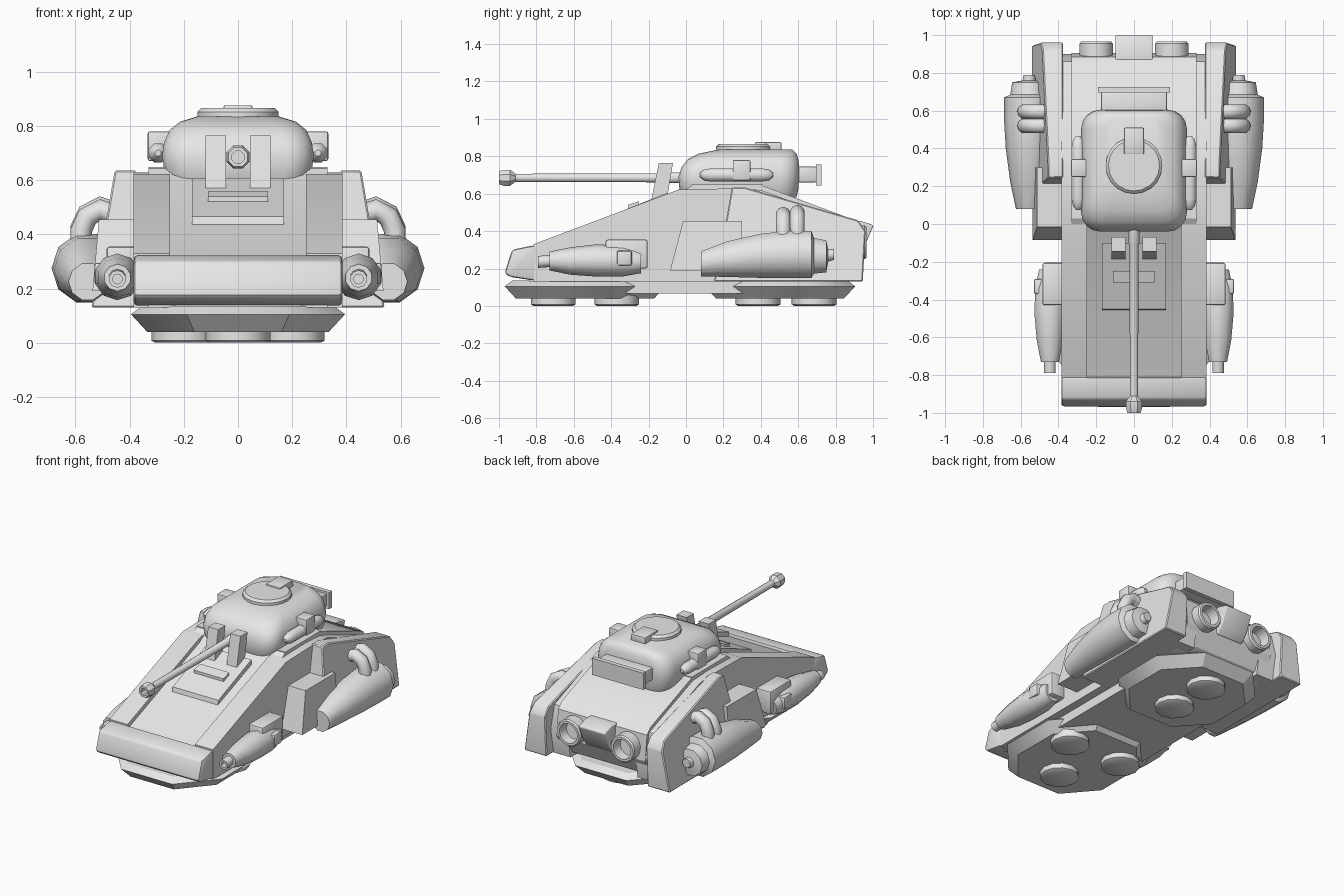
import bpy, bmesh, math
from mathutils import Vector

if "Cube" in bpy.data.objects:
    bpy.data.objects.remove(bpy.data.objects["Cube"])

grey = bpy.data.materials.new("armour_grey")
grey.diffuse_color = (0.8, 0.8, 0.8, 1)
grey.use_nodes = True
grey.node_tree.nodes["Principled BSDF"].inputs["Base Color"].default_value = grey.diffuse_color


def finish(name, bm, bevel=0, seg=2, mirror=False, angle=32):
    """Bevel, shade and optionally mirror a mesh, then place it in the scene."""
    bmesh.ops.recalc_face_normals(bm, faces=bm.faces)
    if bevel:
        sharp = [e for e in bm.edges if e.calc_face_angle(0) > 0.4]
        bmesh.ops.bevel(bm, geom=sharp, offset=bevel, segments=seg,
                        affect='EDGES', profile=0.5, clamp_overlap=True)
    me = bpy.data.meshes.new(name)
    bm.to_mesh(me)
    bm.free()
    me.materials.append(grey)
    ob = bpy.data.objects.new(name, me)
    bpy.context.collection.objects.link(ob)
    bpy.ops.object.select_all(action='DESELECT')
    ob.select_set(True)
    bpy.context.view_layer.objects.active = ob
    bpy.ops.object.shade_smooth_by_angle(angle=math.radians(angle))
    if mirror:
        ob.modifiers.new("mirror", 'MIRROR')
    return ob


def loft(name, rings, **kw):
    """Skin a list of equal-length rings and cap both ends."""
    bm = bmesh.new()
    vs = [[bm.verts.new(p) for p in r] for r in rings]
    n = len(vs[0])
    for a, b in zip(vs, vs[1:]):
        for i in range(n):
            j = (i + 1) % n
            bm.faces.new((a[i], a[j], b[j], b[i]))
    bm.faces.new(vs[0])
    bm.faces.new(vs[-1])
    return finish(name, bm, **kw)


def prism(name, profile, x0, x1, flare=0, ztop=0, **kw):
    """Extrude a (y, z) profile across x; flare widens the outside downward."""
    inner = [(x0, y, z) for y, z in profile]
    outer = [(x1 + flare * (ztop - z), y, z) for y, z in profile]
    return loft(name, [inner, outer], **kw)


def box(name, x, y, z, **kw):
    return prism(name, [(y[0], z[0]), (y[1], z[0]), (y[1], z[1]), (y[0], z[1])],
                 x[0], x[1], **kw)


def turned(name, stations, x, n=8, turn=0.5, **kw):
    """Round body along y from (y, radius, centre z) stations."""
    rings = []
    for y, r, z in stations:
        angs = [2 * math.pi * (i + turn) / n for i in range(n)]
        rings.append([(x + r * math.cos(a), y, z + r * math.sin(a)) for a in angs])
    return loft(name, rings, **kw)


def rounded_rect(hx, y0, y1, r, z, k=5):
    pts = []
    for cx, cy, a0 in ((hx - r, y1 - r, 0), (r - hx, y1 - r, 90),
                       (r - hx, y0 + r, 180), (hx - r, y0 + r, 270)):
        for i in range(k):
            a = math.radians(a0 + 90 * i / (k - 1))
            pts.append((cx + r * math.cos(a), cy + r * math.sin(a), z))
    return pts


def disc(name, x, y, stations, n=12, **kw):
    """Upright disc from (z, radius) stations."""
    rings = [[(x + r * math.cos(2 * math.pi * i / n),
               y + r * math.sin(2 * math.pi * i / n), z) for i in range(n)]
             for z, r in stations]
    return loft(name, rings, **kw)


# Hull, side rails and nose
prism("hull", [(-.84, .13), (-.84, .29), (-.05, .59), (.03, .643), (.41, .643),
               (.85, .478), (.885, .44), (.905, .27), (.85, .16), (.80, .13)],
      -.33, .33)
prism("side_rail", [(-.815, .13), (-.815, .33), (-.04, .622), (.24, .628),
                    (.40, .62), (.86, .45), (.90, .30), (.87, .13)],
      .25, .385, mirror=True)
prism("nose_bar", [(-.81, .135), (-.94, .155), (-.97, .175), (-.93, .3), (-.81, .325)],
      -.385, .385, bevel=.015)

# Raised front hatch and its handle
prism("front_hatch", [(-.46, .42), (-.45, .465), (-.10, .605), (-.10, .5)], -.17, .17)
prism("hatch_handle", [(-.31, .48), (-.31, .54), (-.25, .56), (-.25, .5)], -.11, .11)

# Rear fenders and the blocks in front of them
prism("rear_fender", [(.15, .13), (.205, .4), (.245, .635), (.31, .635),
                      (.92, .458), (.96, .40), (.945, .13)],
      .375, .455, flare=.17, ztop=.635, bevel=.006, seg=1, mirror=True)
prism("fender_block", [(-.085, .19), (-.015, .455), (.30, .455), (.30, .19)],
      .37, .513, flare=.09, ztop=.455, mirror=True)

# Hover skirts, belly and lift pads
def skirt(name, y0, y1):
    def ring(z, s):
        cy, h, w = (y0 + y1) / 2, (y1 - y0) / 2 - s, .395 - s
        pts = [(.48, -1), (1, -.45), (1, .45), (.48, 1),
               (-.48, 1), (-1, .45), (-1, -.45), (-.48, -1)]
        return [(px * w, cy + py * h, z) for px, py in pts]
    loft(name, [ring(.04, .06), ring(.105, 0), ring(.135, .04)])

skirt("front_skirt", -.97, -.11)
skirt("rear_skirt", .10, .905)
box("belly", (-.33, .33), (-.62, .62), (.067, .15))
for px, py in ((0, -.71), (.2, -.37), (-.2, -.37), (0, .385), (0, .685)):
    disc("lift_pad", px, py, [(0, .105), (.008, .12), (.06, .12)])

# Turret
loft("turret", [rounded_rect(hx, y0, y1, r, z) for hx, y0, y1, r, z in
                ((.255, -.02, .59, .10, .58), (.27, -.035, .60, .10, .62),
                 (.28, -.04, .605, .10, .69), (.272, -.025, .605, .10, .74),
                 (.252, .01, .60, .10, .785), (.215, .07, .59, .09, .815),
                 (.15, .17, .57, .07, .835))], angle=40)
box("turret_base", (-.33, .33), (.03, .41), (.58, .648))
disc("hatch", 0, .31, [(.80, .15), (.852, .15), (.866, .135)], n=20)
box("hatch_hinge", (-.053, .053), (.37, .51), (.82, .876), bevel=.006)
box("stowage_bin", (-.175, .175), (.56, .70), (.66, .745), bevel=.01)
box("bin_lid", (-.19, .19), (.695, .725), (.645, .757))

# Turret side capsules with small clamps
turned("side_capsule", [(.075, .012, .70), (.095, .03, .70), (.13, .038, .70),
                        (.41, .038, .70), (.445, .03, .70), (.465, .012, .70)],
       .295, mirror=True, angle=50)
box("capsule_clamp", (.25, .333), (.25, .345), (.67, .78), bevel=.008, mirror=True)

# Gun with slanted guards
turned("barrel", [(.05, .03, .685), (-.10, .03, .685), (-.11, .025, .685),
                  (-.94, .022, .685)], 0, n=12)
turned("muzzle", [(-.91, .022, .685), (-.94, .046, .685), (-.975, .046, .685),
                  (-1, .038, .685), (-1, .024, .685), (-.95, .024, .685)], 0)
prism("gun_guard", [(-.195, .52), (-.145, .765), (-.07, .765), (-.11, .52)],
      .045, .12, mirror=True)

# Front pods on brackets
turned("front_pod", [(-.73, .018, .235), (-.79, .018, .235), (-.79, .032, .235),
                     (-.73, .032, .24), (-.73, .05, .24), (-.62, .073, .24),
                     (-.48, .086, .243), (-.34, .083, .24), (-.24, .06, .235)],
       .445, n=10, mirror=True, angle=50)
box("pod_bracket", (.37, .485), (-.43, -.205), (.2, .355), bevel=.012, mirror=True)
box("pod_clip", (.46, .53), (-.37, -.29), (.215, .295), bevel=.01, mirror=True)

# Large rear pods with nozzles
turned("rear_pod", [(.08, .07, .225), (.22, .10, .25), (.40, .124, .268),
                    (.55, .133, .275), (.67, .133, .275), (.685, .10, .268),
                    (.75, .09, .265), (.76, .035, .27), (.79, .03, .275)],
       .555, n=10, turn=0, mirror=True, angle=50)

# Twin elbow pipes from fender to pod
def elbow(name, y, lift):
    path = [(.44, .47), (.51, .495), (.555, .47), (.578, .42), (.58, .34)]
    rings = []
    for i, (px, pz) in enumerate(path):
        a, b = path[max(i - 1, 0)], path[min(i + 1, len(path) - 1)]
        t = Vector((b[0] - a[0], 0, b[1] - a[1])).normalized()
        side, c = Vector((-t.z, 0, t.x)), Vector((px, y, pz + lift))
        rings.append([c + .04 * (math.cos(k * math.pi / 5) * side
                      + Vector((0, math.sin(k * math.pi / 5), 0))) for k in range(10)])
    loft(name, rings, mirror=True, angle=50)

elbow("front_elbow_pipe", .52, -.005)
elbow("rear_elbow_pipe", .595, .005)

# Exhausts: two open pipes and a slanted centre housing
turned("exhaust", [(.82, .09, .34), (.955, .09, .34), (.965, .082, .34),
                   (.965, .066, .34), (.89, .06, .34)], .2, n=14, mirror=True)
prism("centre_exhaust", [(.84, .27), (.84, .455), (.93, .455), (.995, .435),
                         (1, .425), (.955, .32), (.91, .27)],
      -.098, .098, bevel=.025, seg=3)
